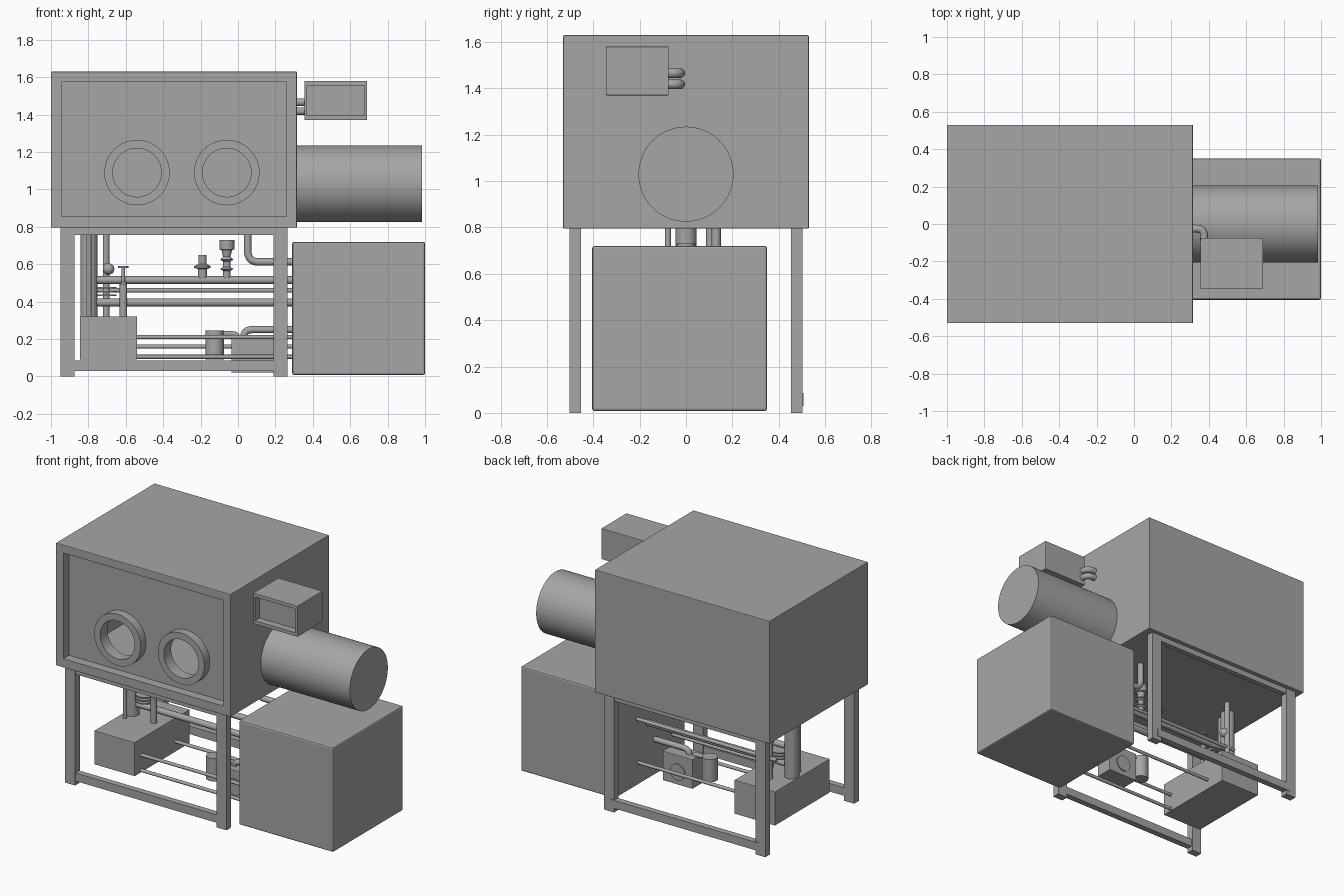
import bpy, bmesh, math
from mathutils import Vector

if "Cube" in bpy.data.objects:
    bpy.data.objects.remove(bpy.data.objects["Cube"], do_unlink=True)

grey = bpy.data.materials.new("Machine grey")
grey.use_nodes = True
GREY = (0.38, 0.38, 0.38, 1)
grey.diffuse_color = GREY
grey.node_tree.nodes["Principled BSDF"].inputs["Base Color"].default_value = GREY


def finish(name, bm, smooth=False):
    bmesh.ops.recalc_face_normals(bm, faces=bm.faces)
    me = bpy.data.meshes.new(name)
    bm.to_mesh(me)
    bm.free()
    me.materials.append(grey)
    ob = bpy.data.objects.new(name, me)
    bpy.context.collection.objects.link(ob)
    bpy.ops.object.select_all(action='DESELECT')
    ob.select_set(True)
    bpy.context.view_layer.objects.active = ob
    if smooth:
        bpy.ops.object.shade_smooth_by_angle(angle=math.radians(35))
    return ob


def box(name, x, y, z, bevel=0):
    """Box from (min, max) pairs on each axis."""
    bm = bmesh.new()
    bmesh.ops.create_cube(bm, size=1)
    for v in bm.verts:
        v.co = [(a + b) / 2 + c * (b - a) for (a, b), c in zip((x, y, z), v.co)]
    if bevel:
        bmesh.ops.bevel(bm, geom=bm.edges[:], offset=bevel, segments=2,
                        profile=0.5, affect='EDGES')
    return finish(name, bm)


def lathe(name, profile, origin, axis='Z', closed=False, steps=40):
    """Revolve (radius, height) points about an axis through origin."""
    bm = bmesh.new()
    vs = [bm.verts.new((r, 0, h)) for r, h in profile]
    pairs = list(zip(vs, vs[1:])) + ([(vs[-1], vs[0])] if closed else [])
    es = [bm.edges.new(p) for p in pairs]
    bmesh.ops.spin(bm, geom=vs + es, cent=(0, 0, 0), axis=(0, 0, 1),
                   angle=math.tau, steps=steps, use_duplicate=False)
    bmesh.ops.remove_doubles(bm, verts=bm.verts, dist=1e-5)
    turn = {'X': Vector((1, 0, 0)), 'Y': Vector((0, 1, 0)), 'Z': Vector((0, 0, 1))}[axis]
    rot = Vector((0, 0, 1)).rotation_difference(turn).to_matrix()
    for v in bm.verts:
        v.co = rot @ v.co + Vector(origin)
    return finish(name, bm, True)


def cylinder(name, r, start, length, axis='Z', steps=32):
    return lathe(name, [(0, 0), (r, 0), (r, length), (0, length)], start, axis, steps=steps)


def pipe(name, points, r, bend=0.05):
    """Round tube along a path whose corners are rounded."""
    pts = [Vector(p) for p in points]
    path = [pts[0]]
    for a, b, c in zip(pts, pts[1:], pts[2:]):
        p, q = b + (a - b).normalized() * bend, b + (c - b).normalized() * bend
        for i in range(9):
            t = i / 8
            path.append(p * (1 - t) ** 2 + b * 2 * t * (1 - t) + q * t * t)
    path.append(pts[-1])
    cu = bpy.data.curves.new(name, 'CURVE')
    cu.dimensions = '3D'
    cu.bevel_depth = r
    cu.bevel_resolution = 4
    cu.use_fill_caps = True
    sp = cu.splines.new('POLY')
    sp.points.add(len(path) - 1)
    for s, p in zip(sp.points, path):
        s.co = (*p, 1)
    cu.materials.append(grey)
    ob = bpy.data.objects.new(name, cu)
    bpy.context.collection.objects.link(ob)
    bpy.ops.object.select_all(action='DESELECT')
    ob.select_set(True)
    bpy.context.view_layer.objects.active = ob
    bpy.ops.object.convert(target='MESH')
    bpy.ops.object.shade_smooth_by_angle(angle=math.radians(40))


def cut(ob, cutter):
    mod = ob.modifiers.new("cut", 'BOOLEAN')
    mod.operation = 'DIFFERENCE'
    mod.solver = 'EXACT'
    mod.object = cutter
    bpy.context.view_layer.objects.active = ob
    bpy.ops.object.modifier_apply(modifier=mod.name)
    bpy.data.objects.remove(cutter, do_unlink=True)


# Hollow chamber with recessed window and two glove ports
chamber = box("chamber", (-1, 0.315), (-0.53, 0.53), (0.795, 1.63), 0.004)
cut(chamber, box("cavity", (-0.97, 0.285), (-0.45, 0.5), (0.825, 1.6)))
cut(chamber, box("window_recess", (-0.945, 0.26), (-0.6, -0.468), (0.855, 1.575)))
for side, x in (("right", -0.54), ("left", -0.06)):
    cut(chamber, cylinder("port_hole", 0.132, (x, -0.6, 1.09), 0.2, 'Y', 48))
    lathe(side + "_glove_port", [(0.13, 0), (0.175, 0), (0.175, 0.078), (0.13, 0.078)],
          (x, -0.526, 1.09), 'Y', True, 48)

# Side airlock, cabinet and display on its bracket
cylinder("airlock", 0.205, (0.31, 0, 1.03), 0.675, 'X', 64)
box("cabinet", (0.29, 1.0), (-0.405, 0.35), (0.008, 0.72), 0.01)
display = box("display", (0.355, 0.69), (-0.345, -0.075), (1.37, 1.58), 0.003)
cut(display, box("screen_recess", (0.369, 0.676), (-0.4, -0.295), (1.394, 1.556)))
for z in (1.418, 1.466):
    pipe("display_arm", [(0.305, -0.025, z), (0.375, -0.025, z), (0.375, -0.09, z)], 0.021, 0.04)

# Stand
for x in (-0.95, 0.19):
    for y in (-0.502, 0.453):
        box("stand_leg", (x, x + 0.075), (y, y + 0.05), (0, 0.797))
for y in (-0.5, 0.465):
    box("bottom_rail", (-0.9, 0.22), (y, y + 0.042), (0.03, 0.085))
    box("top_rail", (-0.9, 0.22), (y, y + 0.035), (0.757, 0.797))

# Filter tank with its risers
box("filter_tank", (-0.845, -0.54), (-0.34, 0.25), (0.09, 0.32), 0.003)
cylinder("main_riser", 0.046, (-0.797, 0, 0.31), 0.49)
cylinder("thin_riser", 0.018, (-0.705, 0.105, 0.31), 0.49)
cylinder("rear_riser", 0.013, (-0.797, -0.078, 0.31), 0.49)
lathe("riser_gauge", [(0.031 * math.sin(i * math.pi / 10), -0.031 * math.cos(i * math.pi / 10))
                      for i in range(11)], (-0.692, 0.09, 0.575), steps=24)
for z in (0.43, 0.45, 0.47):
    cylinder("cooling_fin", 0.055, (-0.705, 0, z), 0.008)
lathe("stop_valve", [(0, 0), (0.02, 0), (0.02, 0.18), (0.009, 0.19), (0.009, 0.265),
                     (0.028, 0.265), (0.028, 0.275), (0, 0.275)], (-0.613, -0.03, 0.315))

# Horizontal gas lines
for z, y, r in ((0.515, 0, 0.021), (0.395, 0, 0.021), (0.46, 0.11, 0.012)):
    cylinder("gas_line", r, (-0.76, y, z), 1.06, 'X')
for z, y in ((0.21, -0.27), (0.105, -0.27), (0.16, 0.1)):
    cylinder("return_line", 0.011, (-0.55, y, z), 0.85, 'X')
pipe("chamber_elbow", [(0.052, 0.13, 0.8), (0.052, 0.13, 0.612), (0.3, 0.13, 0.612)], 0.02, 0.06)

# Valves standing on the upper line
lathe("small_valve", [(0, 0), (0.024, 0), (0.024, 0.05), (0.044, 0.055), (0.044, 0.065),
                      (0.022, 0.075), (0.022, 0.125), (0, 0.125)], (-0.19, 0, 0.525))
lathe("tall_valve", [(0, 0), (0.02, 0), (0.02, 0.04), (0.036, 0.05), (0.02, 0.06),
                     (0.02, 0.09), (0.036, 0.1), (0.02, 0.115), (0.028, 0.15),
                     (0.04, 0.155), (0.04, 0.205), (0, 0.205)], (-0.06, 0, 0.525))

# Pump, its motor and connecting pipes
cylinder("pump", 0.049, (-0.125, -0.08, 0.09), 0.155)
box("motor_housing", (-0.035, 0.19), (-0.14, -0.02), (0.02, 0.22), 0.003)
cylinder("motor_drum", 0.055, (0.075, -0.147, 0.107), 0.134, 'Y')
pipe("pump_link", [(-0.125, -0.08, 0.228), (0, -0.08, 0.228), (0, -0.08, 0.18)], 0.014, 0.03)
pipe("motor_elbow", [(0.03, -0.08, 0.18), (0.03, -0.08, 0.25), (0.3, -0.08, 0.25)], 0.019, 0.045)
